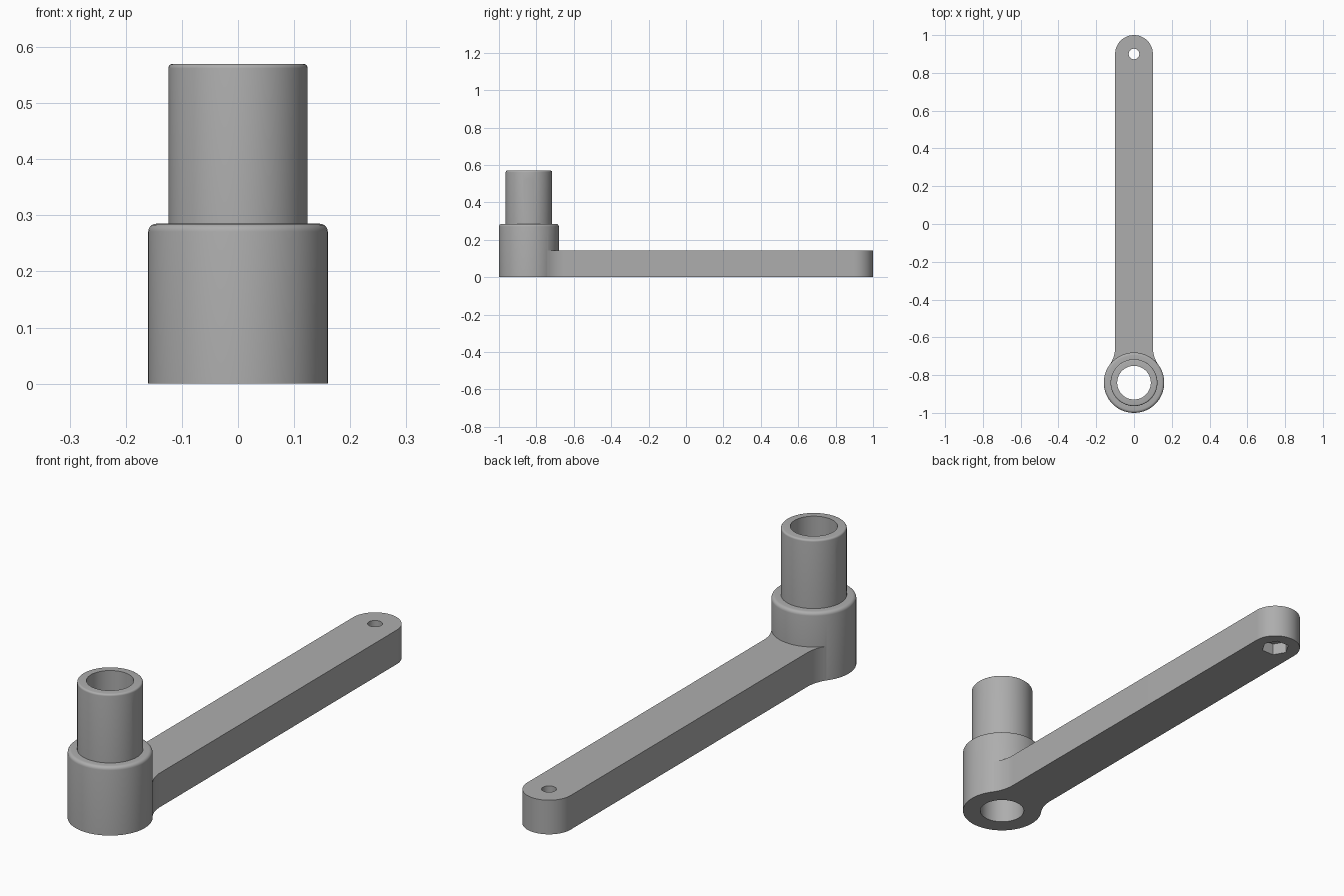
import bpy, bmesh, math
from math import sin, cos, pi

if "Cube" in bpy.data.objects:
    bpy.data.objects.remove(bpy.data.objects["Cube"])

HUB_Y, HUB_R, HUB_H = -0.84, 0.16, 0.285
TUBE_R, TUBE_H, BORE_R = 0.124, 0.57, 0.089
ARM_W, ARM_H, TIP_Y = 0.1, 0.142, 0.9
PIN_R = 0.028

grey = bpy.data.materials.new("plain grey")
grey.diffuse_color = (0.42, 0.42, 0.42, 1)
grey.use_nodes = True
grey.node_tree.nodes["Principled BSDF"].inputs["Base Color"].default_value = grey.diffuse_color


def make_object(name, bm):
    bmesh.ops.recalc_face_normals(bm, faces=bm.faces)
    mesh = bpy.data.meshes.new(name)
    bm.to_mesh(mesh)
    bm.free()
    mesh.materials.append(grey)
    obj = bpy.data.objects.new(name, mesh)
    bpy.context.collection.objects.link(obj)
    return obj


def prism(name, outline, z0, z1):
    bm = bmesh.new()
    face = bm.faces.new([bm.verts.new((x, y, z0)) for x, y in outline])
    top = bmesh.ops.extrude_face_region(bm, geom=[face])["geom"]
    verts = [v for v in top if isinstance(v, bmesh.types.BMVert)]
    bmesh.ops.translate(bm, verts=verts, vec=(0, 0, z1 - z0))
    return make_object(name, bm)


def circle(r, y, n):
    return [(r * cos(2 * pi * i / n), y + r * sin(2 * pi * i / n)) for i in range(n)]


def lathe(name, profile, y, n=96):
    # Closed solid of revolution: profile of (radius, height), capped at both ends
    bm = bmesh.new()
    rings = [[bm.verts.new((px, py, z)) for px, py in circle(r, y, n)] for r, z in profile]
    for a, b in zip(rings, rings[1:]):
        for i in range(n):
            j = (i + 1) % n
            bm.faces.new((a[i], a[j], b[j], b[i]))
    bm.faces.new(rings[0])
    bm.faces.new(rings[-1])
    return make_object(name, bm)


def rounded_rim(r, h, bevel, steps=5):
    angles = [pi / 2 * i / steps for i in range(steps + 1)]
    return [(r - bevel + bevel * cos(a), h - bevel + bevel * sin(a)) for a in angles]


def boolean(target, other, operation):
    mod = target.modifiers.new(operation.lower(), 'BOOLEAN')
    mod.operation, mod.object, mod.solver = operation, other, 'EXACT'
    bpy.context.view_layer.objects.active = target
    bpy.ops.object.modifier_apply(modifier=mod.name)
    bpy.data.objects.remove(other, do_unlink=True)


# Stepped hub and tube with rounded rims
profile = [(HUB_R, 0)] + rounded_rim(HUB_R, HUB_H, 0.014)
profile += [(TUBE_R, HUB_H)] + rounded_rim(TUBE_R, TUBE_H, 0.008)
crank = lathe("crank_handle", profile, HUB_Y)

# Arm outline: concave flare at the hub, straight sides, round tip
flare = 0.16
cx = ARM_W + flare
cy = HUB_Y + math.sqrt((HUB_R + flare) ** 2 - cx ** 2)
a0 = math.atan2(HUB_Y - cy, -cx) + 2 * pi
side = []
for i in range(13):
    a = a0 + (pi - a0) * i / 12
    side.append((cx + flare * cos(a), cy + flare * sin(a)))
side[0] = (side[0][0] - 0.001, side[0][1] - 0.001)
tip = [(ARM_W * cos(pi * i / 40), TIP_Y + ARM_W * sin(pi * i / 40)) for i in range(41)]
outline = side + tip + [(-x, y) for x, y in reversed(side)]
arm = prism("arm", outline, 0, ARM_H)
boolean(crank, arm, 'UNION')

# Main bore through the hub and tube
boolean(crank, prism("bore", circle(BORE_R, HUB_Y, 96), -0.1, 0.7), 'DIFFERENCE')

# Cross pin hole through both tube walls
bm = bmesh.new()
bmesh.ops.create_cone(bm, cap_ends=True, segments=40, radius1=PIN_R, radius2=PIN_R, depth=0.5)
for v in bm.verts:
    v.co = (v.co.z, HUB_Y + v.co.y, 0.5 + v.co.x)
boolean(crank, make_object("cross_pin_hole", bm), 'DIFFERENCE')

# Tip bolt hole and hexagonal nut pocket underneath
boolean(crank, prism("bolt_hole", circle(PIN_R, TIP_Y, 40), -0.1, 0.3), 'DIFFERENCE')
boolean(crank, prism("nut_pocket", circle(0.056, TIP_Y, 6), -0.1, 0.05), 'DIFFERENCE')

# Smooth curved walls, crisp edges
bpy.ops.object.select_all(action='DESELECT')
crank.select_set(True)
bpy.context.view_layer.objects.active = crank
bpy.ops.object.shade_smooth_by_angle(angle=math.radians(30))
